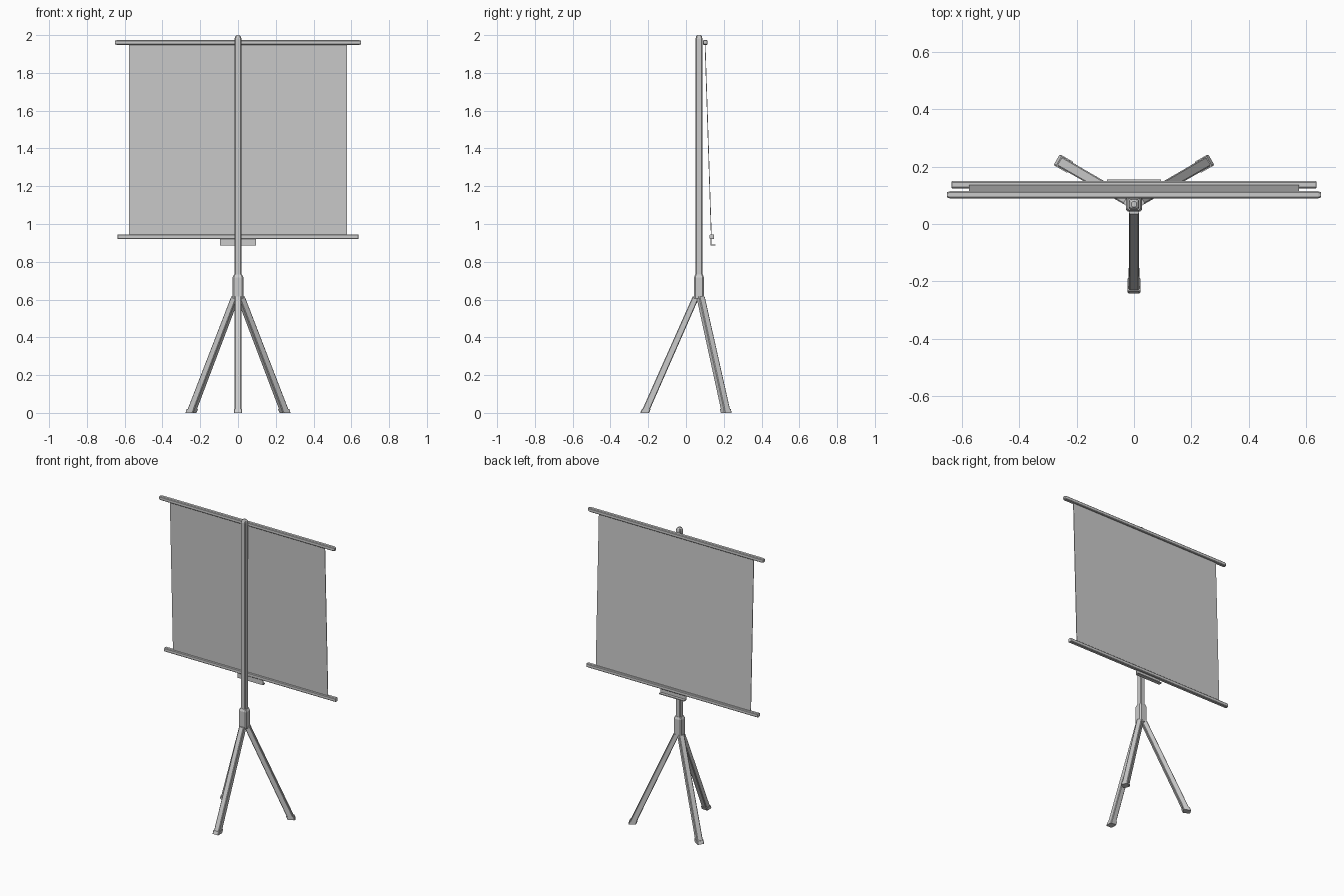
import bpy, bmesh, math
from mathutils import Matrix

if "Cube" in bpy.data.objects:
    bpy.data.objects.remove(bpy.data.objects["Cube"])

POLE_Y = 0.069


def ring(hx, hy, c):
    """Rectangle outline with cut corners."""
    return [(hx, -hy + c), (hx, hy - c), (hx - c, hy), (-hx + c, hy),
            (-hx, hy - c), (-hx, -hy + c), (-hx + c, -hy), (hx - c, -hy)]


def loft(name, sections, matrix=Matrix()):
    """Skin cut-corner sections (cx, cy, z, half_x, half_y, corner) along z."""
    bm = bmesh.new()
    rows = []
    for cx, cy, z, hx, hy, c in sections:
        rows.append([bm.verts.new(matrix @ Matrix.Translation((cx + x, cy + y, z)).translation)
                     for x, y in ring(hx, hy, c)])
    for a, b in zip(rows, rows[1:]):
        for i in range(8):
            j = (i + 1) % 8
            bm.faces.new((a[i], a[j], b[j], b[i]))
    bm.faces.new(rows[0][::-1])
    bm.faces.new(rows[-1])
    bmesh.ops.recalc_face_normals(bm, faces=bm.faces)
    me = bpy.data.meshes.new(name)
    bm.to_mesh(me)
    bm.free()
    ob = bpy.data.objects.new(name, me)
    bpy.context.collection.objects.link(ob)
    return ob


def extrude_profile(name, profile, half_x):
    """Extrude a closed (y, z) profile along x."""
    bm = bmesh.new()
    face = bm.faces.new([bm.verts.new((-half_x, y, z)) for y, z in profile])
    new = bmesh.ops.extrude_face_region(bm, geom=[face])["geom"]
    bmesh.ops.translate(bm, vec=(2 * half_x, 0, 0),
                        verts=[v for v in new if isinstance(v, bmesh.types.BMVert)])
    bmesh.ops.recalc_face_normals(bm, faces=bm.faces)
    me = bpy.data.meshes.new(name)
    bm.to_mesh(me)
    bm.free()
    ob = bpy.data.objects.new(name, me)
    bpy.context.collection.objects.link(ob)
    return ob


# Upright pole with domed top
loft("pole", [(0, POLE_Y, 0.61, 0.018, 0.018, 0.005),
              (0, POLE_Y, 1.982, 0.018, 0.018, 0.005),
              (0, POLE_Y, 1.994, 0.014, 0.015, 0.005),
              (0, POLE_Y, 2.0, 0.008, 0.010, 0.004)])

# Collar joining pole and legs
loft("collar", [(0, POLE_Y, 0.605, 0.028, 0.026, 0.007),
                (0, POLE_Y, 0.718, 0.028, 0.026, 0.007),
                (0, POLE_Y, 0.733, 0.021, 0.020, 0.005)])

# Three legs with slightly wider feet, spaced 120 degrees apart
Z_TOP, R_TOP, R_FOOT = 0.615, 0.016, 0.288
slope = (R_TOP - R_FOOT) / Z_TOP
for label, angle in (("front", -90), ("back_right", 30), ("back_left", 150)):
    m = Matrix.Translation((0, POLE_Y, 0)) @ Matrix.Rotation(math.radians(angle), 4, 'Z')
    loft(label + "_leg", [(R_FOOT + slope * 0.01, 0, 0.01, 0.020, 0.0185, 0.004),
                          (R_TOP, 0, Z_TOP, 0.018, 0.0175, 0.004)], m)
    loft(label + "_foot", [(R_FOOT, 0, 0, 0.0235, 0.022, 0.004),
                           (R_FOOT + slope * 0.02, 0, 0.02, 0.0235, 0.022, 0.004)], m)

# Top and bottom rails run along x, the top one with tapered end caps
along_x = Matrix.Rotation(math.radians(90), 4, 'Y')


def rail(name, y, z, half_len, h, cap):
    m = Matrix.Translation((0, y, z)) @ along_x
    inner = half_len - cap
    loft(name, [(0, 0, -half_len, h * 0.75, h * 0.75, 0.004),
                (0, 0, -inner, h, h, 0.004),
                (0, 0, inner, h, h, 0.004),
                (0, 0, half_len, h * 0.75, h * 0.75, 0.004)], m)


rail("top_rail", 0.102, 1.961, 0.652, 0.0125, 0.010)
rail("bottom_rail", 0.137, 0.932, 0.638, 0.0125, 0.002)

# Screen sheet, leaning slightly between the rails
extrude_profile("screen", [(0.099, 1.955), (0.103, 1.955),
                           (0.136, 0.935), (0.132, 0.935)], 0.576)

# Pull handle: thin plate with a lip turned to the back
extrude_profile("handle", [(0.131, 0.925), (0.136, 0.925), (0.136, 0.892),
                           (0.155, 0.892), (0.155, 0.886), (0.131, 0.886)], 0.094)
